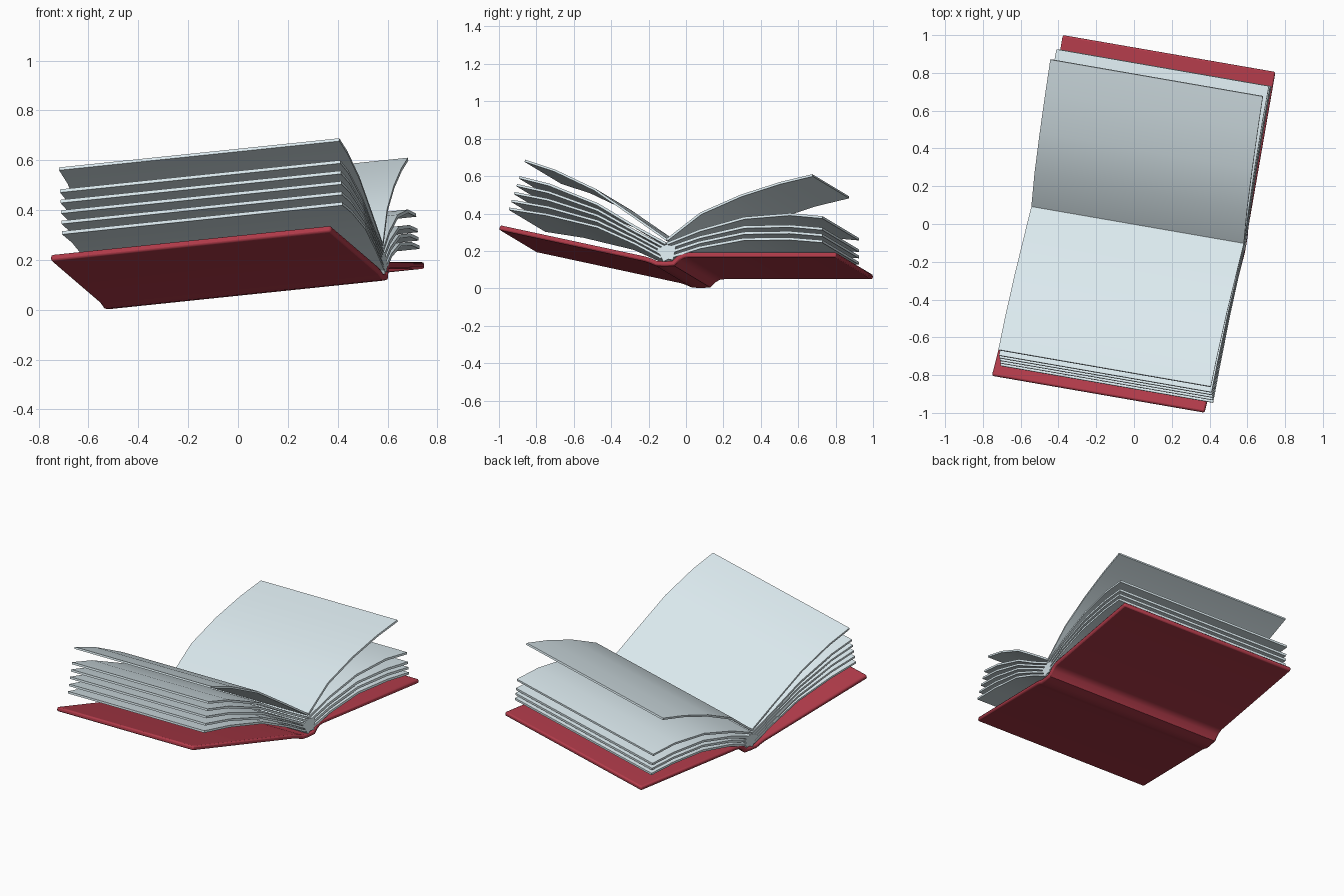
import bpy, bmesh, math
from mathutils import Vector

if "Cube" in bpy.data.objects:
    bpy.data.objects.remove(bpy.data.objects["Cube"])

SPINE = Vector((-1.125, 0.195, -0.117))   # near end of the book to its far end


def material(name, color):
    m = bpy.data.materials.new(name)
    m.diffuse_color = color
    m.use_nodes = True
    m.node_tree.nodes["Principled BSDF"].inputs["Base Color"].default_value = m.diffuse_color
    return m


RED = material("cover_red", (0.45, 0.045, 0.07, 1))
PAPER = material("paper", (0.72, 0.83, 0.87, 1))


def place(y, z, skew):
    # position on the near end plane of the tilted book
    x = 0.587 + (y + 0.11) * 0.174 - (z - 0.2) * 0.102
    return Vector((x + skew * min(0, y + 0.15), y, z))


def sheet(name, top, thick, mat, skew=0.0, bevel=0.0):
    """Thicken a (y, z) curve downward and run it along the spine."""
    top = sorted(top)
    pts = [Vector(p) for p in top]
    low = []
    for i, p in enumerate(pts):
        dirs = []
        if i > 0:
            dirs.append((p - pts[i - 1]).normalized())
        if i < len(pts) - 1:
            dirs.append((pts[i + 1] - p).normalized())
        d = sum(dirs, Vector((0, 0))).normalized()
        low.append(p + Vector((d.y, -d.x)) * thick / max(d.dot(dirs[0]), 0.5))
    bm = bmesh.new()

    def row(points, t):
        return [bm.verts.new(place(p.x, p.y, skew) + SPINE * t) for p in points]

    a, b, c, d = row(pts, 0), row(pts, 1), row(low, 1), row(low, 0)
    rows = [a, b, c, d]
    for i in range(len(pts) - 1):
        for k in range(4):
            r, q = rows[k], rows[(k + 1) % 4]
            bm.faces.new((r[i], r[i + 1], q[i + 1], q[i]))
    for i in (0, -1):
        bm.faces.new([r[i] for r in rows])
    bmesh.ops.recalc_face_normals(bm, faces=bm.faces)
    me = bpy.data.meshes.new(name)
    bm.to_mesh(me)
    bm.free()
    me.materials.append(mat)
    ob = bpy.data.objects.new(name, me)
    bpy.context.collection.objects.link(ob)
    if bevel:
        mod = ob.modifiers.new("rounded_edges", 'BEVEL')
        mod.width = bevel
        mod.segments = 2
        mod.limit_method = 'ANGLE'
        mod.angle_limit = math.radians(60)
    bpy.ops.object.select_all(action='DESELECT')
    ob.select_set(True)
    bpy.context.view_layer.objects.active = ob
    bpy.ops.object.shade_smooth_by_angle(angle=math.radians(30))
    return ob


def blend(p, q, f):
    return [tuple(u + (v - u) * f for u, v in zip(a, b)) for a, b in zip(p, q)]


# Hard cover with rounded spine channel
sheet("cover", [(-0.995, 0.338), (-0.215, 0.17), (-0.185, 0.16), (-0.155, 0.147),
                (-0.115, 0.145), (-0.075, 0.147), (-0.05, 0.172), (-0.02, 0.188),
                (0.01, 0.192), (0.805, 0.192)], 0.027, RED, skew=0.055, bevel=0.009)

# Raised top leaf on each side
sheet("front_top_page", [(-0.10, 0.265), (-0.27, 0.385), (-0.485, 0.533),
                         (-0.70, 0.635), (-0.86, 0.688)], 0.012, PAPER)
sheet("back_top_page", [(-0.105, 0.265), (0.075, 0.405), (0.29, 0.50),
                        (0.50, 0.568), (0.675, 0.61)], 0.012, PAPER)

# Front stack of fanned pages
front_high = [(-0.105, 0.245), (-0.27, 0.335), (-0.47, 0.455), (-0.73, 0.56), (-0.89, 0.60)]
front_low = [(-0.13, 0.17), (-0.27, 0.245), (-0.47, 0.335), (-0.74, 0.40), (-0.945, 0.432)]
for i in range(5):
    sheet(f"front_page_{i + 1}", blend(front_high, front_low, i / 4), 0.013, PAPER)

# Back stack: one loose page above a tighter group
back_loose = [(-0.105, 0.245), (0.07, 0.315), (0.31, 0.382), (0.555, 0.402), (0.73, 0.386)]
back_high = [(-0.105, 0.22), (0.07, 0.28), (0.31, 0.335), (0.555, 0.34), (0.73, 0.325)]
back_low = [(-0.10, 0.17), (0.07, 0.225), (0.31, 0.27), (0.555, 0.272), (0.73, 0.258)]
sheet("back_loose_page", back_loose, 0.013, PAPER)
for i in range(3):
    sheet(f"back_page_{i + 1}", blend(back_high, back_low, i / 2), 0.014, PAPER)

# Glued page roots inside the spine
sheet("binding", [(-0.155, 0.21), (-0.105, 0.235), (-0.055, 0.225)], 0.075, PAPER)
